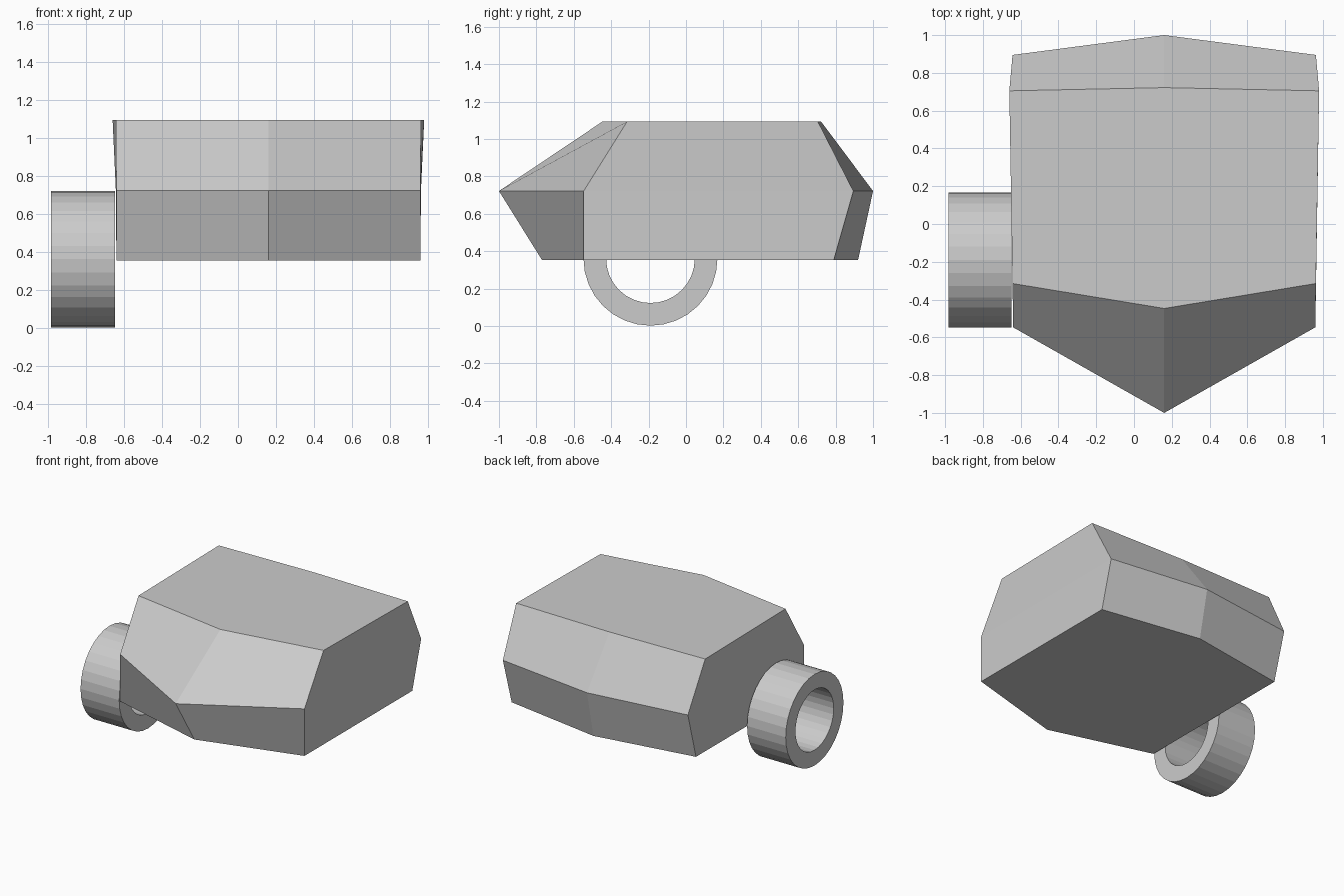
import bpy
import bmesh
from math import cos, sin, tau

if "Cube" in bpy.data.objects:
    bpy.data.objects.remove(bpy.data.objects["Cube"])


def loft(name, rings, close_loop=False):
    """Skin a list of equal-length point rings; cap the ends unless looped."""
    bm = bmesh.new()
    loops = [[bm.verts.new(p) for p in ring] for ring in rings]
    pairs = list(zip(loops, loops[1:]))
    if close_loop:
        pairs.append((loops[-1], loops[0]))
    else:
        bm.faces.new(loops[0])
        bm.faces.new(loops[-1])
    for a, b in pairs:
        n = len(a)
        for i in range(n):
            j = (i + 1) % n
            bm.faces.new((a[i], a[j], b[j], b[i]))
    bmesh.ops.recalc_face_normals(bm, faces=bm.faces)
    mesh = bpy.data.meshes.new(name)
    bm.to_mesh(mesh)
    bm.free()
    obj = bpy.data.objects.new(name, mesh)
    bpy.context.collection.objects.link(obj)
    return obj


# Faceted body: six-sided levels, symmetric about the pointed nose
MID = 0.16


def level(z, nose, front, back, tail, front_w, back_w):
    return [(MID, nose, z), (MID + front_w, front, z), (MID + back_w, back, z),
            (MID, tail, z), (MID - back_w, back, z), (MID - front_w, front, z)]


loft("faceted_body", [
    level(0.353, -0.77, -0.547, 0.79, 0.92, 0.80, 0.80),
    level(0.722, -1.00, -0.547, 0.895, 1.00, 0.80, 0.803),
    level(1.093, -0.447, -0.315, 0.705, 0.722, 0.803, 0.82),
])


# Hollow side tube, axis along x
def circle(x, r, n=32):
    return [(x, -0.19 + r * cos(tau * i / n), 0.36 + r * sin(tau * i / n))
            for i in range(n)]


OUTER, INNER, LEFT, RIGHT = 0.358, 0.237, -0.983, -0.648
loft("side_tube", [circle(LEFT, OUTER), circle(RIGHT, OUTER),
                   circle(RIGHT, INNER), circle(LEFT, INNER)], close_loop=True)
